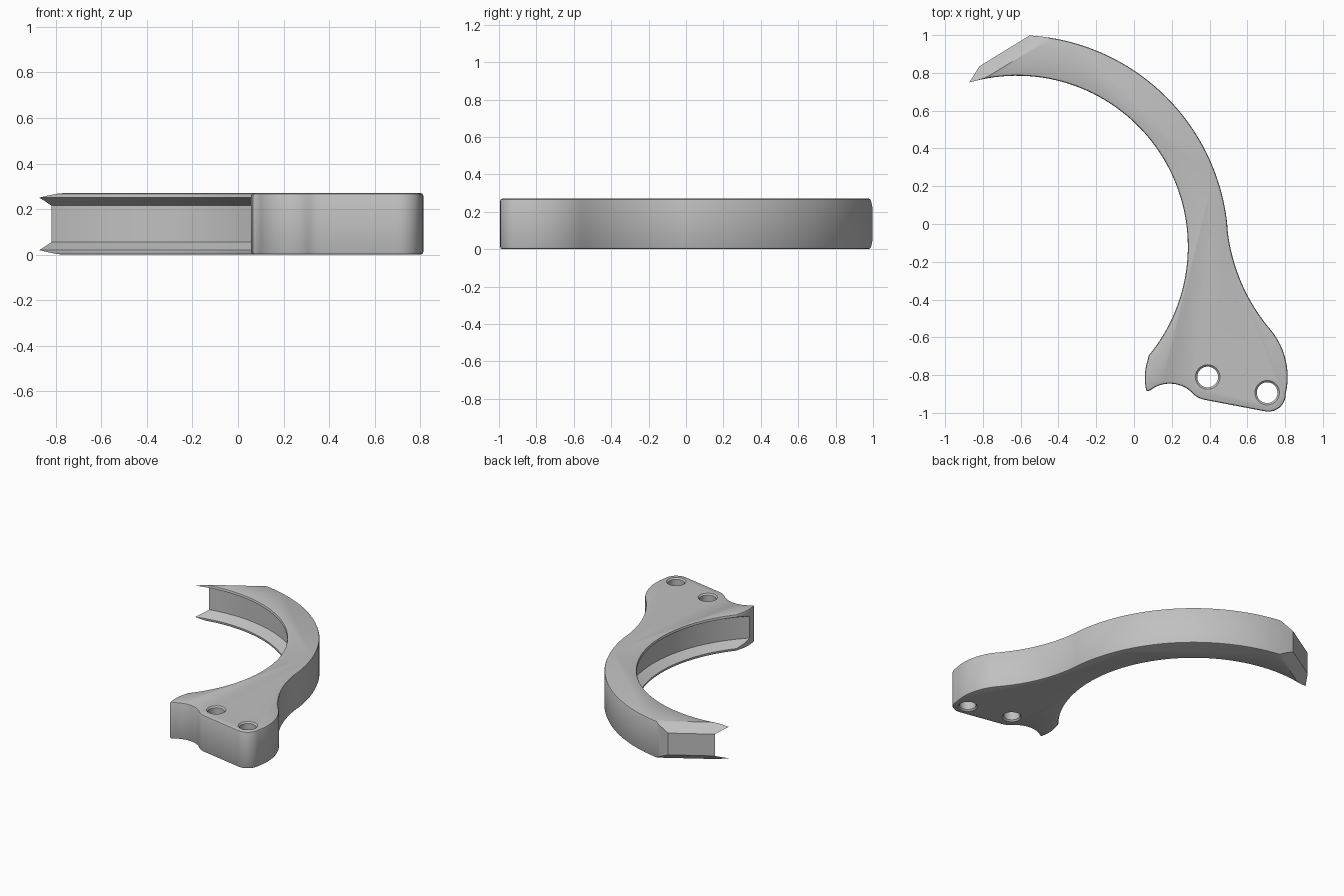
import bpy, bmesh, math
from mathutils import Vector, Matrix

if "Cube" in bpy.data.objects:
    bpy.data.objects.remove(bpy.data.objects["Cube"])

HEIGHT = 0.27
CENTRE = Vector((-0.62, -0.12))   # shared centre of the inner and outer arcs
R_IN, R_OUT, R_GROOVE = 0.905, 1.12, 0.975
EDGE = 0.011

grey = bpy.data.materials.new("satin grey")
grey.use_nodes = True
colour = (0.53, 0.53, 0.53, 1)
grey.diffuse_color = colour
grey.node_tree.nodes["Principled BSDF"].inputs["Base Color"].default_value = colour


def sweep(c, r, a0, a1, n):
    """Points on a circle from angle a0 to a1 (radians)."""
    return [c + r * Vector((math.cos(a0 + (a1 - a0) * i / n),
                            math.sin(a0 + (a1 - a0) * i / n))) for i in range(n + 1)]


def arc(a, m, b, n):
    """Arc from a through m to b."""
    a, m, b = Vector(a), Vector(m), Vector(b)
    p, q = m - a, b - a
    d = 2 * p.cross(q)
    c = a + Vector((q.y * p.dot(p) - p.y * q.dot(q),
                    p.x * q.dot(q) - q.x * p.dot(p))) / d
    a0 = math.atan2(*(a - c).yx)
    a1 = math.atan2(*(b - c).yx)
    turn = (a1 - a0) % math.tau
    if d < 0:
        turn -= math.tau
    return sweep(c, (a - c).length, a0, a0 + turn, n)


def finish(bm, name):
    bmesh.ops.recalc_face_normals(bm, faces=bm.faces)
    mesh = bpy.data.meshes.new(name)
    bm.to_mesh(mesh)
    bm.free()
    ob = bpy.data.objects.new(name, mesh)
    mesh.materials.append(grey)
    bpy.context.collection.objects.link(ob)
    return ob


def prism(points, direction):
    """Extrude a closed outline of 3D points."""
    bm = bmesh.new()
    face = bm.faces.new([bm.verts.new(p) for p in points])
    ext = bmesh.ops.extrude_face_region(bm, geom=[face], use_keep_orig=True)
    verts = [g for g in ext["geom"] if isinstance(g, bmesh.types.BMVert)]
    bmesh.ops.translate(bm, verts=verts, vec=direction)
    return bm


def revolve(name, profile, centre, steps, closed):
    """Spin an (r, z) profile about a vertical axis."""
    bm = bmesh.new()
    vs = [bm.verts.new((r, 0, z)) for r, z in profile]
    pairs = list(zip(vs, vs[1:])) + ([(vs[-1], vs[0])] if closed else [])
    edges = [bm.edges.new(p) for p in pairs]
    bmesh.ops.spin(bm, geom=vs + edges, axis=(0, 0, 1), cent=(0, 0, 0),
                   angle=math.tau, steps=steps)
    bmesh.ops.remove_doubles(bm, verts=bm.verts, dist=1e-5)
    bmesh.ops.translate(bm, verts=bm.verts, vec=(centre[0], centre[1], 0))
    return finish(bm, name)


# Body outline: inner arc, heel, notch, straight foot, rounded corner, flank, outer arc
heel, start = (0.08, -0.7), math.radians(112)
flank_top = Vector((0.495, -0.03))
join = math.atan2(*(flank_top - CENTRE).yx)
pieces = [
    sweep(CENTRE, R_IN, start, math.atan2(-0.58, 0.7), 72),
    arc(heel, (0.058, -0.79), (0.066, -0.885), 8),
    arc((0.084, -0.882), (0.19, -0.845), (0.30, -0.886), 12),
    arc((0.30, -0.886), (0.328, -0.912), (0.365, -0.929), 5),
    arc((0.69, -0.991), (0.77, -0.972), (0.803, -0.9), 10),
    arc((0.803, -0.9), (0.803, -0.72), (0.715, -0.55), 14),
    arc((0.715, -0.55), (0.575, -0.325), flank_top, 20),
    sweep(CENTRE, R_OUT, join, start, 64),
]
outline = []
for p in (p for piece in pieces for p in piece):
    if not outline or (p - outline[-1]).length > 0.006:
        outline.append(p)

bm = prism([(p.x, p.y, 0) for p in outline], (0, 0, HEIGHT))
rims = [e for e in bm.edges if abs(e.verts[0].co.z - e.verts[1].co.z) < 1e-5]
bmesh.ops.recalc_face_normals(bm, faces=bm.faces)
bmesh.ops.bevel(bm, geom=rims, offset=EDGE, segments=2, profile=0.5,
                affect='EDGES', clamp_overlap=False)
body = finish(bm, "curved_arm")

# Sloped-sided groove along the inner arc
groove = revolve("groove_cutter", [
    (0.85, -0.008), (R_GROOVE, 0.055), (R_GROOVE, 0.215), (0.85, 0.278)],
    CENTRE, 180, True)

# Two bolt holes with eased rims
hole_side = [(0, -0.02), (0.085, -0.02), (0.055, 0.01)]
hole_profile = hole_side + [(r, HEIGHT - z) for r, z in reversed(hole_side)]
holes = [revolve("hole_cutter", hole_profile, c, 40, False)
         for c in ((0.39, -0.81), (0.705, -0.893))]

# Slanted tip with a chamfer above and below
tip = Vector((-0.55, 1.0, 0))
along = Vector((-0.852, -0.524, 0)).normalized()
inward = Vector((-along.y, along.x, 0))
section = [(0, 0.055), (0.105, -0.028), (-0.4, -0.028),
           (-0.4, 0.298), (0.105, 0.298), (0, 0.215)]
tip_cut = finish(prism([tip - along * 0.3 + inward * d + Vector((0, 0, z))
                        for d, z in section], along * 1.0), "tip_cutter")

# Apply the cuts
bpy.context.view_layer.objects.active = body
for cutter in [groove, tip_cut] + holes:
    mod = body.modifiers.new("cut", 'BOOLEAN')
    mod.operation = 'DIFFERENCE'
    mod.solver = 'EXACT'
    mod.object = cutter
    cutter.hide_render = True
    bpy.ops.object.modifier_apply(modifier=mod.name)
    bpy.data.objects.remove(cutter)

bpy.ops.object.select_all(action='DESELECT')
body.select_set(True)
bpy.ops.object.shade_smooth_by_angle(angle=math.radians(28))
